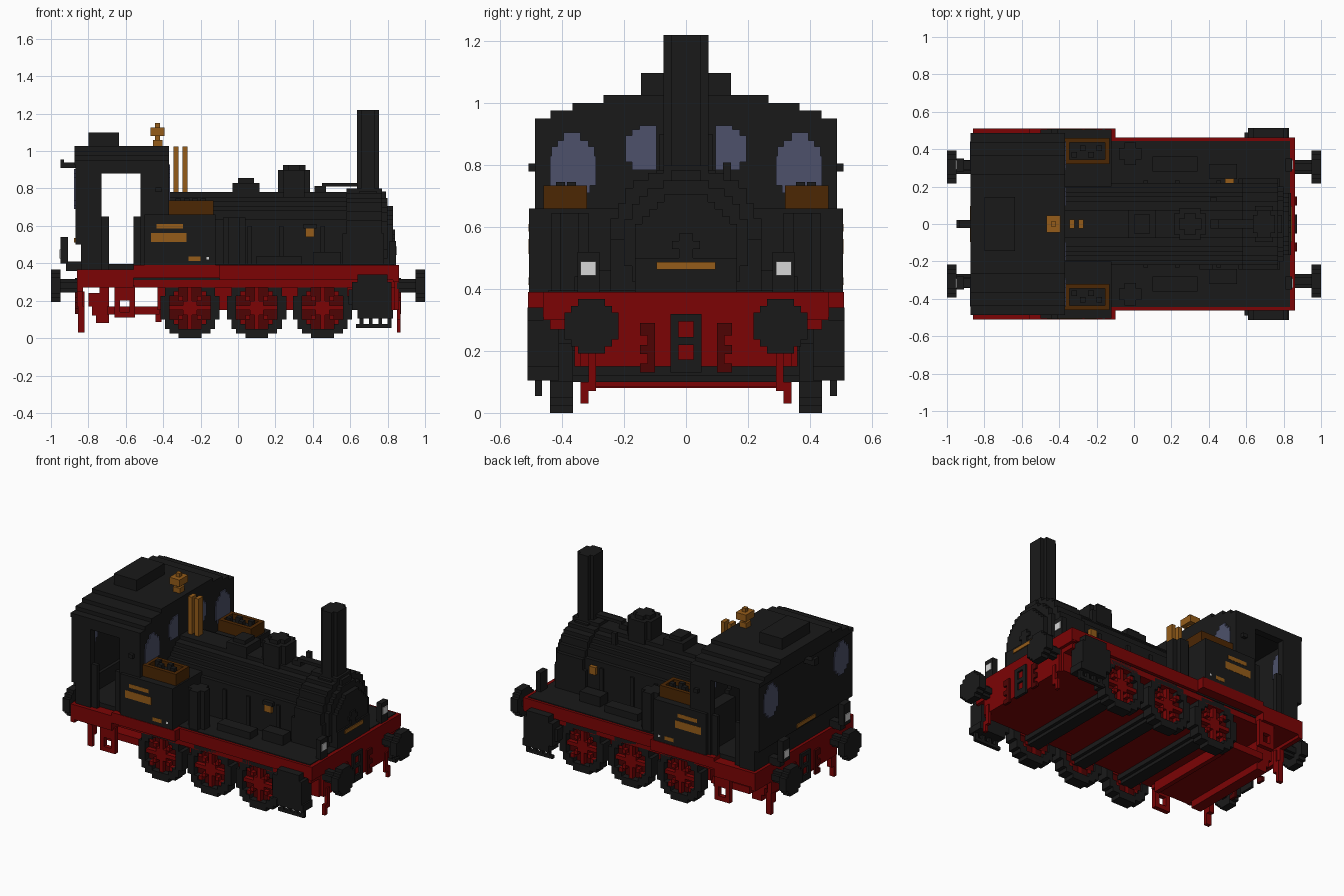
import bpy, bmesh, math

cube = bpy.data.objects.get("Cube")
if cube:
    bpy.data.objects.remove(cube, do_unlink=True)

V = 2 / 82  # block size


def material(name, rgb):
    m = bpy.data.materials.new(name)
    m.use_nodes = True
    m.diffuse_color = (*rgb, 1)
    b = m.node_tree.nodes["Principled BSDF"]
    b.inputs["Base Color"].default_value = (*rgb, 1)
    b.inputs["Roughness"].default_value = 0.8
    return m


BLACK = material("soot black", (0.0100, 0.0100, 0.0100))
RED = material("chassis red", (0.20, 0.0012, 0.0015))
DARK = material("shadow red", (0.075, 0.001, 0.001))
GOLD = material("brass", (0.30, 0.108, 0.010))
BROWN = material("coal box brown", (0.072, 0.020, 0.001))
GLASS = material("window blue", (0.075, 0.083, 0.145))
WHITE = material("lamp white", (0.68, 0.68, 0.68))


def finish(name, bm, mat):
    bmesh.ops.recalc_face_normals(bm, faces=bm.faces)
    me = bpy.data.meshes.new(name)
    bm.to_mesh(me)
    bm.free()
    me.materials.append(mat)
    bpy.context.collection.objects.link(bpy.data.objects.new(name, me))


def boxes(name, mat, *specs, mirror=False):
    """Blocks given as x0, x1, y0, y1, z0, z1; mirror repeats them across y."""
    bm = bmesh.new()
    if mirror:
        specs = list(specs) + [(a, b, -d, -c, e, f) for a, b, c, d, e, f in specs]
    for x0, x1, y0, y1, z0, z1 in specs:
        for v in bmesh.ops.create_cube(bm, size=1)["verts"]:
            v.co = ((x0 + x1) / 2 + v.co.x * (x1 - x0),
                    (y0 + y1) / 2 + v.co.y * (y1 - y0),
                    (z0 + z1) / 2 + v.co.z * (z1 - z0))
    finish(name, bm, mat)


def stepped(r):
    """Outline of a circle cut into block steps."""
    n = round(r / V)
    s = r / n
    right = []
    for j in range(-n, n):
        w = max(1, round(math.sqrt(max(0, n * n - (j + 0.5) ** 2)))) * s
        right += [(w, j * s), (w, (j + 1) * s)]
    return right + [(-a, b) for a, b in reversed(right)]


def disc(name, mat, axis, centers, r, span):
    """Stepped cylinders along an axis; span is the range on that axis."""
    bm = bmesh.new()
    for c in centers:
        def place(a, b, t):
            return {"x": (t, c[0] + a, c[1] + b), "y": (c[0] + a, t, c[1] + b),
                    "z": (c[0] + a, c[1] + b, t)}[axis]
        f = bm.faces.new([bm.verts.new(place(a, b, span[0])) for a, b in stepped(r)])
        ext = bmesh.ops.extrude_face_region(bm, geom=[f])["geom"]
        d = span[1] - span[0]
        bmesh.ops.translate(bm, verts=[g for g in ext if isinstance(g, bmesh.types.BMVert)],
                            vec=[d * (axis == k) for k in "xyz"])
    finish(name, bm, mat)


# Chassis: low frame between the wheels, side valances, end beams and deck
boxes("chassis_frame", RED, (-0.43, 0.84, -0.36, 0.36, 0.15, 0.31), (-0.84, 0.84, -0.44, 0.44, 0.27, 0.31),
      (-0.70, -0.42, -0.34, 0.34, 0.125, 0.17), (-0.44, -0.41, -0.30, 0.30, 0.085, 0.15))
boxes("side_valance", RED, (-0.1, 0.86, 0.43, 0.462, 0.31, 0.37), (-0.1, 0.86, 0.40, 0.462, 0.365, 0.39),
      (-0.56, -0.1, 0.42, 0.51, 0.32, 0.39), (-0.855, -0.56, 0.42, 0.51, 0.27, 0.367), mirror=True)
boxes("front_beam", RED, (0.83, 0.86, -0.46, 0.46, 0.30, 0.39), (0.83, 0.86, -0.34, 0.34, 0.15, 0.30))
boxes("rear_beam", RED, (-0.86, -0.83, -0.51, 0.51, 0.25, 0.367), (-0.86, -0.83, -0.34, 0.34, 0.17, 0.25))
boxes("ash_pan", RED, (-0.80, -0.69, -0.30, 0.30, 0.17, 0.24), (-0.78, -0.69, -0.30, 0.30, 0.12, 0.17),
      (-0.76, -0.69, -0.30, 0.30, 0.08, 0.12), (-0.74, -0.69, -0.3, 0.3, 0.24, 0.28))
boxes("deck", BLACK, (-0.84, 0.835, -0.445, 0.445, 0.31, 0.395))

# Rail guards and cab steps
boxes("rail_guard", RED, (0.85, 0.87, 0.29, 0.315, 0.07, 0.20), (0.85, 0.87, 0.315, 0.34, 0.03, 0.10),
      (-0.855, -0.82, 0.29, 0.315, 0.10, 0.25), (-0.855, -0.82, 0.315, 0.34, 0.03, 0.17), mirror=True)
boxes("cab_step", RED, (-0.66, -0.63, 0.46, 0.49, 0.11, 0.28), (-0.58, -0.55, 0.46, 0.49, 0.11, 0.28),
      (-0.63, -0.58, 0.46, 0.49, 0.11, 0.14), (-0.63, -0.58, 0.46, 0.49, 0.20, 0.28), mirror=True)

# Wheels: tyre, spokes and backing chosen by cell position
WX, WZ = (-0.257, 0.10, 0.452), 0.162


def wheel_cell(i, j):
    r = math.hypot(i, j)
    if r > 6.6:
        return None
    if r > 4.6:
        return "tyre"
    return "spoke" if i == 0 or j == 0 or abs(i) == abs(j) or r < 1.6 else "gap"


for part, mat, y0, y1 in (("tyre", BLACK, 0.365, 0.44), ("spoke", RED, 0.375, 0.43), ("gap", DARK, 0.38, 0.40)):
    cells = []
    for cx in WX:
        for j in range(-6, 7):
            i = -6
            while i < 7:
                if wheel_cell(i, j) != part:
                    i += 1
                    continue
                k = i
                while wheel_cell(k, j) == part:
                    k += 1
                cells.append((cx + (i - 0.5) * V, cx + (k - 0.5) * V, y0, y1,
                              WZ + (j - 0.5) * 0.025, WZ + (j + 0.5) * 0.025))
                i = k
    boxes("wheel_" + part, mat, *cells, mirror=True)
disc("axle", BLACK, "y", [(x, WZ) for x in WX], 0.0625, (-0.38, 0.38))

# Cylinders with drain pipes
boxes("steam_cylinder", BLACK, (0.61, 0.82, 0.41, 0.512, 0.15, 0.30), (0.64, 0.80, 0.41, 0.512, 0.30, 0.34),
      (0.64, 0.83, 0.41, 0.512, 0.105, 0.15), (0.59, 0.61, 0.43, 0.49, 0.18, 0.26),
      (0.63, 0.82, 0.465, 0.487, 0.055, 0.075), mirror=True)
boxes("drain_pipe", BLACK, *[(x, x + 0.02, 0.465, 0.487, 0.07, 0.12) for x in (0.65, 0.70, 0.75, 0.80)], mirror=True)

# Buffers, couplings and hoses
for end, s in (("front", 1), ("rear", -1)):
    ys = [(-0.305, 0.28), (0.305, 0.28)]
    disc(end + "_buffer_head", BLACK, "x", ys, 0.0875, sorted((s * 0.95, s * 1.0)))
    disc(end + "_buffer_shaft", BLACK, "x", ys, 0.037, sorted((s * 0.85, s * 0.95)))
    x0, x1 = sorted((s * 0.855, s * 0.872))
    boxes(end + "_coupling", BLACK, (x0, x1, -0.05, -0.024, 0.13, 0.32), (x0, x1, 0.024, 0.05, 0.13, 0.32),
          *[(x0, x1, -0.03, 0.03, a, b) for a, b in ((0.13, 0.172), (0.22, 0.245), (0.295, 0.32))])
    boxes(end + "_hose", DARK, (x0, x1, 0.10, 0.148, 0.25, 0.29), (x0, x1, 0.10, 0.124, 0.13, 0.25),
          (x0, x1, 0.12, 0.148, 0.13, 0.16), (x0, x1, 0.12, 0.148, 0.19, 0.22), mirror=True)

# Lamps on both ends
boxes("lamp_body", BLACK, (0.81, 0.845, 0.28, 0.35, 0.39, 0.52), (-0.95, -0.91, 0.28, 0.35, 0.40, 0.54),
      (-0.92, -0.82, 0.29, 0.34, 0.36, 0.41), mirror=True)
boxes("lamp_lens", WHITE, (0.84, 0.85, 0.291, 0.341, 0.443, 0.489), (-0.955, -0.945, 0.291, 0.341, 0.425, 0.473),
      mirror=True)
boxes("top_lamp", BLACK, (-0.95, -0.87, -0.022, 0.022, 0.91, 0.94), (-0.95, -0.93, -0.022, 0.022, 0.91, 0.955))

# Boiler, smokebox and door
disc("boiler", BLACK, "x", [(0, 0.56)], 0.22, (-0.45, 0.6))
disc("smokebox", BLACK, "x", [(0, 0.555)], 0.244, (0.58, 0.77))
disc("smokebox_rim", BLACK, "x", [(0, 0.55)], 0.20, (0.76, 0.80))
disc("smokebox_door", BLACK, "x", [(0, 0.54)], 0.165, (0.79, 0.83))
boxes("door_handle", BLACK, (0.82, 0.84, -0.045, 0.045, 0.53, 0.555), (0.82, 0.84, -0.022, 0.022, 0.50, 0.58))
boxes("boiler_saddle", BLACK, (-0.4, 0.6, -0.22, 0.22, 0.38, 0.56), (0.56, 0.78, -0.244, 0.244, 0.38, 0.56),
      (0.78, 0.84, -0.165, 0.165, 0.38, 0.5))
boxes("boiler_band", BLACK, *[(x, x + V, -0.232, 0.232, 0.39, 0.6) for x in (0.05, 0.22, 0.44)])
boxes("front_plate", GOLD, (0.835, 0.846, -0.095, 0.095, 0.463, 0.487))

# Chimney, domes and the top pipe
boxes("chimney", BLACK, (0.636, 0.754, -0.049, 0.049, 0.74, 1.22), (0.66, 0.73, -0.0732, 0.0732, 0.74, 1.22))
disc("chimney_base", BLACK, "z", [(0.695, 0)], 0.095, (0.74, 0.785))
disc("steam_dome", BLACK, "z", [(0.30, 0)], 0.085, (0.74, 0.90))
disc("steam_dome_cap", BLACK, "z", [(0.30, 0)], 0.06, (0.90, 0.925))
boxes("sand_dome", BLACK, (-0.03, 0.115, -0.075, 0.075, 0.74, 0.83), (0, 0.085, -0.05, 0.05, 0.83, 0.855))
boxes("top_pipe", BLACK, (0.45, 0.65, -0.024, 0.024, 0.81, 0.83), (0.41, 0.47, -0.024, 0.024, 0.77, 0.812),
      (0.41, 0.44, 0.12, 0.145, 0.72, 0.808))
boxes("side_valve", GOLD, (0.36, 0.41, -0.242, -0.20, 0.54, 0.585), (0.487, 0.535, 0.20, 0.244, 0.55, 0.60))
boxes("valve_cover", BLACK, (0.35, 0.42, -0.244, -0.19, 0.585, 0.61))

# Side tanks, coal boxes, air pumps and deck boxes
boxes("side_tank", BLACK, (-0.50, -0.12, 0.2, 0.5065, 0.39, 0.66), mirror=True)
boxes("coal_box", BROWN, (-0.37, -0.13, 0.32, 0.345, 0.66, 0.735), (-0.37, -0.13, 0.435, 0.46, 0.66, 0.735),
      (-0.37, -0.345, 0.345, 0.435, 0.66, 0.735), (-0.155, -0.13, 0.345, 0.435, 0.66, 0.735), mirror=True)
boxes("coal", BLACK, (-0.345, -0.155, 0.345, 0.435, 0.65, 0.70),
      *[(-0.335 + 0.045 * k, -0.305 + 0.045 * k, 0.355 + 0.035 * (k % 2), 0.385 + 0.035 * (k % 2), 0.70, 0.745)
        for k in range(4)], mirror=True)
boxes("tank_plate", GOLD, (-0.435, -0.295, 0.50, 0.508, 0.585, 0.61), (-0.465, -0.275, 0.50, 0.508, 0.513, 0.562),
      (-0.265, -0.2, 0.50, 0.508, 0.413, 0.437), mirror=True)
boxes("tank_tap", WHITE, (-0.168, -0.154, 0.50, 0.508, 0.42, 0.434), mirror=True)
disc("air_pump", BLACK, "z", [(-0.02, -0.375), (-0.02, 0.375)], 0.06, (0.39, 0.645))
boxes("deck_box", BLACK, (0.10, 0.34, 0.28, 0.36, 0.39, 0.44), (0.40, 0.55, 0.24, 0.32, 0.39, 0.46), mirror=True)

# Cab: stepped roof, walls around open doorways
boxes("cab_roof", BLACK, *[(-0.875, -0.37, -w, w, z, z + 0.026) for w, z in
                           ((0.487, 0.925), (0.437, 0.95), (0.367, 0.975), (0.267, 1.0))])
boxes("roof_vent", BLACK, (-0.80, -0.635, -0.145, 0.145, 1.02, 1.098))
boxes("cab_side", BLACK, (-0.87, -0.73, 0.44, 0.487, 0.5, 0.93), (-0.84, -0.73, 0.44, 0.487, 0.36, 0.5),
      (-0.52, -0.37, 0.44, 0.487, 0.36, 0.93), (-0.73, -0.52, 0.44, 0.487, 0.88, 0.93),
      (-0.73, -0.69, 0.45, 0.475, 0.36, 0.65), (-0.56, -0.52, 0.45, 0.475, 0.36, 0.65),
      (-0.44, -0.41, 0.487, 0.508, 0.78, 0.805), mirror=True)
boxes("cab_end_wall", BLACK, (-0.87, -0.82, -0.487, 0.487, 0.5, 0.93), (-0.84, -0.80, -0.487, 0.487, 0.36, 0.5),
      (-0.42, -0.37, -0.487, 0.487, 0.39, 0.93))
boxes("rear_plate", GOLD, (-0.876, -0.868, -0.095, 0.095, 0.51, 0.535))

# Windows: stacked panes that pass through the walls
big = [(0.29, 0.44, 0.735, 0.83), (0.31, 0.42, 0.71, 0.735), (0.335, 0.395, 0.69, 0.71),
       (0.295, 0.435, 0.83, 0.86), (0.315, 0.415, 0.86, 0.88), (0.34, 0.395, 0.88, 0.905)]
small = [(0.095, 0.195, 0.81, 0.895), (0.095, 0.175, 0.785, 0.81), (0.095, 0.175, 0.895, 0.915),
         (0.095, 0.15, 0.915, 0.928)]
boxes("front_window", GLASS, *[(-0.425, -0.364, *w) for w in big + small], mirror=True)
boxes("rear_window", GLASS, *[(-0.876, -0.815, *w) for w in big], mirror=True)

# Whistle and steam pipes
boxes("whistle", GOLD, (-0.443, -0.417, -0.013, 0.013, 1.02, 1.15), (-0.467, -0.393, -0.045, 0.045, 1.08, 1.125),
      (-0.455, -0.405, -0.025, 0.025, 1.025, 1.06))
boxes("steam_pipe", GOLD, *[(x, x + 0.027, -0.025, 0.025, 0.74, 1.025) for x in (-0.345, -0.297)])
